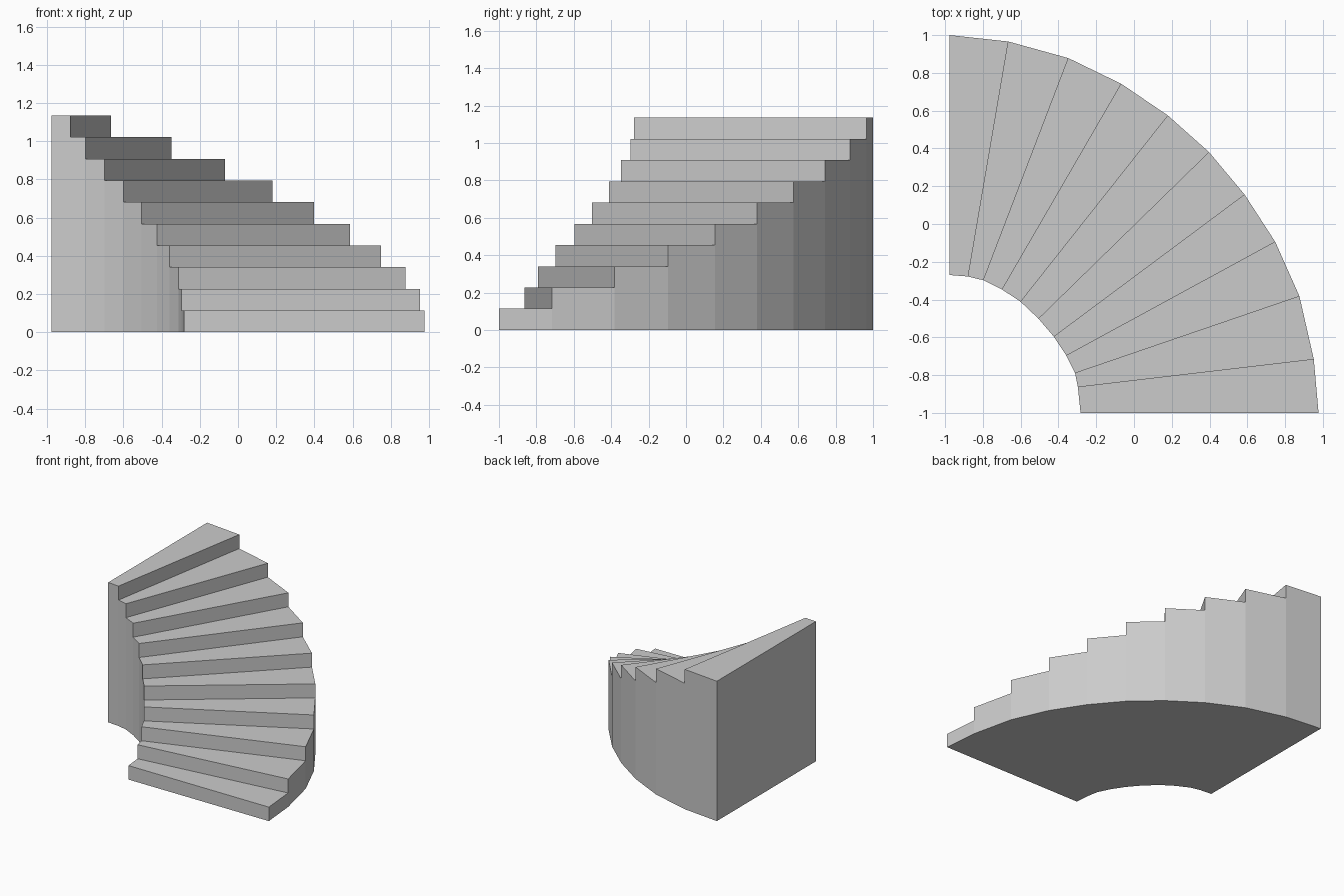
import bpy, bmesh

if "Cube" in bpy.data.objects:
    bpy.data.objects.remove(bpy.data.objects["Cube"])

# Plan corners of the step edges, from the bottom step to the top landing
OUTER = [(0.977, -1.0), (0.952, -0.717), (0.876, -0.383), (0.748, -0.095),
         (0.586, 0.155), (0.398, 0.38), (0.18, 0.574), (-0.067, 0.742),
         (-0.347, 0.878), (-0.665, 0.966), (-0.977, 1.0)]
INNER = [(-0.283, -1.0), (-0.297, -0.864), (-0.312, -0.79), (-0.358, -0.697),
         (-0.424, -0.597), (-0.505, -0.502), (-0.6, -0.412), (-0.698, -0.347),
         (-0.797, -0.298), (-0.878, -0.278), (-0.977, -0.27)]
RISE = 0.1135
STEPS = len(OUTER) - 1

bm = bmesh.new()


def face(points):
    bm.faces.new([bm.verts.new(p) for p in points])


def at(p, level):
    return (p[0], p[1], level * RISE)


for i in range(STEPS):
    o0, o1, n0, n1 = OUTER[i], OUTER[i + 1], INNER[i], INNER[i + 1]
    low, top = i, i + 1
    # Tread and riser
    face([at(n0, top), at(o0, top), at(o1, top), at(n1, top)])
    face([at(n0, low), at(o0, low), at(o0, top), at(n0, top)])
    # Curved outer and inner walls down to the floor
    for a, b in ((o0, o1), (n0, n1)):
        wall = [at(a, 0), at(b, 0), at(b, top), at(a, top)]
        if low > 0:
            wall.append(at(a, low))
        face(wall)

# Back wall under the landing, and the flat underside
face([at(INNER[-1], 0), at(OUTER[-1], 0), at(OUTER[-1], STEPS), at(INNER[-1], STEPS)])
face([at(p, 0) for p in OUTER + INNER[::-1]])

# Weld into one closed solid
bmesh.ops.remove_doubles(bm, verts=bm.verts, dist=0.0005)
# Split the long end edge of each wall where the next wall meets it
bmesh.ops.recalc_face_normals(bm, faces=bm.faces)

mesh = bpy.data.meshes.new("curved_staircase")
bm.to_mesh(mesh)
bm.free()
bpy.context.collection.objects.link(bpy.data.objects.new("curved_staircase", mesh))
